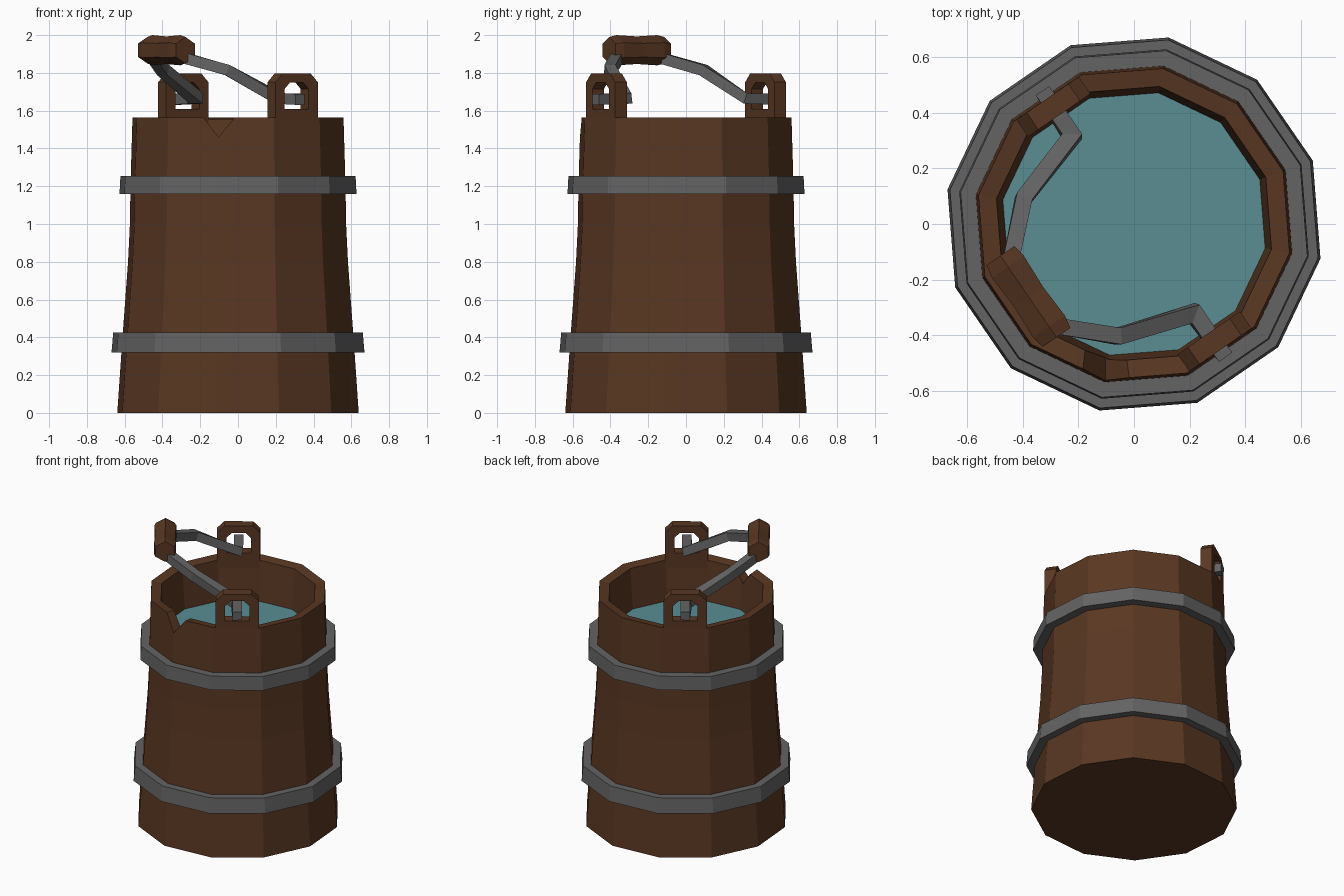
import bpy, bmesh, math
from mathutils import Vector

if "Cube" in bpy.data.objects:
    bpy.data.objects.remove(bpy.data.objects["Cube"])

SIDES = 12
OFFSET = math.radians(-10.5)
A = math.radians(-55.5)                       # direction from centre to front ear
U = Vector((math.cos(A), math.sin(A), 0))     # hinge axis
V = Vector((U.y, -U.x, 0))                    # side the handle leans to
Z = Vector((0, 0, 1))


def material(name, rgb):
    m = bpy.data.materials.new(name)
    m.diffuse_color = (*rgb, 1)
    m.use_nodes = True
    m.node_tree.nodes["Principled BSDF"].inputs["Base Color"].default_value = m.diffuse_color
    return m


WOOD = material("wood", (0.10, 0.038, 0.016))
METAL = material("metal", (0.125, 0.125, 0.125))
WATER = material("water", (0.10, 0.27, 0.29))


def skin(name, rings, mat, loop=False):
    """Join equal-length point rings with quads; cap the ends or close the loop."""
    bm = bmesh.new()
    vs = [[bm.verts.new(p) for p in ring] for ring in rings]
    n = len(vs[0])
    pairs = list(zip(vs, vs[1:])) + ([(vs[-1], vs[0])] if loop else [])
    for a, b in pairs:
        for i in range(n):
            j = (i + 1) % n
            bm.faces.new((a[i], a[j], b[j], b[i]))
    if not loop:
        bm.faces.new(vs[0])
        bm.faces.new(vs[-1])
    bmesh.ops.recalc_face_normals(bm, faces=bm.faces)
    me = bpy.data.meshes.new(name)
    bm.to_mesh(me)
    bm.free()
    me.materials.append(mat)
    ob = bpy.data.objects.new(name, me)
    bpy.context.collection.objects.link(ob)
    return ob


def circle(r, z):
    return [(r * math.cos(OFFSET + math.tau * i / SIDES),
             r * math.sin(OFFSET + math.tau * i / SIDES), z) for i in range(SIDES)]


def lathe(name, profile, mat, loop=False):
    return skin(name, [circle(r, z) for r, z in profile], mat, loop)


# Bucket body: flared staves, rim and hollow inside
body = lathe("bucket_body", [(.65, 0), (.622, .4), (.592, .8), (.582, 1.0), (.579, 1.2),
                             (.568, 1.565), (.502, 1.555), (.478, 1.27), (.5, .08)], WOOD)

# V-shaped chip in the front of the rim
chip = [(-.195, 1.58), (-.103, 1.46), (-.005, 1.58)]
cutter = skin("chip_cutter", [[(x, y, z) for x, z in chip] for y in (-.7, -.35)], WOOD)
cutter.hide_render = True
mod = body.modifiers.new("chip", "BOOLEAN")
mod.operation = "DIFFERENCE"
mod.solver = "EXACT"
mod.object = cutter
bpy.context.view_layer.objects.active = body
bpy.ops.object.modifier_apply(modifier=mod.name)
bpy.data.objects.remove(cutter)

# Water surface
lathe("water", [(.484, 1.27), (.484, 1.28)], WATER)

# Metal hoops
lathe("lower_hoop", [(.60, .32), (.681, .32), (.672, .425), (.60, .425)], METAL, True)
lathe("upper_hoop", [(.56, 1.16), (.638, 1.16), (.633, 1.255), (.56, 1.255)], METAL, True)


# Pierced ears on opposite sides of the rim
def arch(w, z0, z1, c, d):
    pts = [(-w, z0), (-w, z1 - c), (-w + c, z1), (w - c, z1), (w, z1 - c), (w, z0)]
    return [U * d + V * x + Z * z for x, z in pts]


OUTER, HOLE = (.136, 1.5, 1.796, .045), (.077, 1.61, 1.75, .035)
for name, s in (("front_ear", 1), ("back_ear", -1)):
    skin(name, [arch(*OUTER, s * .474), arch(*OUTER, s * .548),
                arch(*HOLE, s * .548), arch(*HOLE, s * .474)], WOOD, True)


# Bent square handle arms, from the pin through the ear up to the grip
def sweep(name, path, h, mat):
    rings = []
    for i, p in enumerate(path):
        d0 = (p - path[max(i - 1, 0)]).normalized()
        d1 = (path[min(i + 1, len(path) - 1)] - p).normalized()
        t = (d0 + d1).normalized()
        side = t.cross(Z).normalized()
        up = side.cross(t)
        k = h / max(t.dot(d1 if i == 0 else d0), .6)
        rings.append([p + side * k * a + up * h * b
                      for a, b in ((-1, -1), (1, -1), (1, 1), (-1, 1))])
    skin(name, rings, mat)


ARM = [(.58, 0, 1.66), (.385, .005, 1.665), (.30, .275, 1.815), (.15, .43, 1.875)]
for name, s in (("front_arm", 1), ("back_arm", -1)):
    sweep(name, [U * (s * u) + V * v + Z * z for u, v, z in ARM], .029, METAL)

# Six-sided wooden grip with a slight waist
rings = []
for u, r in ((-.178, .07), (-.13, .08), (0, .073), (.13, .08), (.178, .07)):
    c = U * u + V * .46 + Z * 1.92
    rings.append([c + V * (r * math.sin(math.tau * i / 6)) + Z * (r * math.cos(math.tau * i / 6))
                  for i in range(6)])
skin("grip", rings, WOOD)
